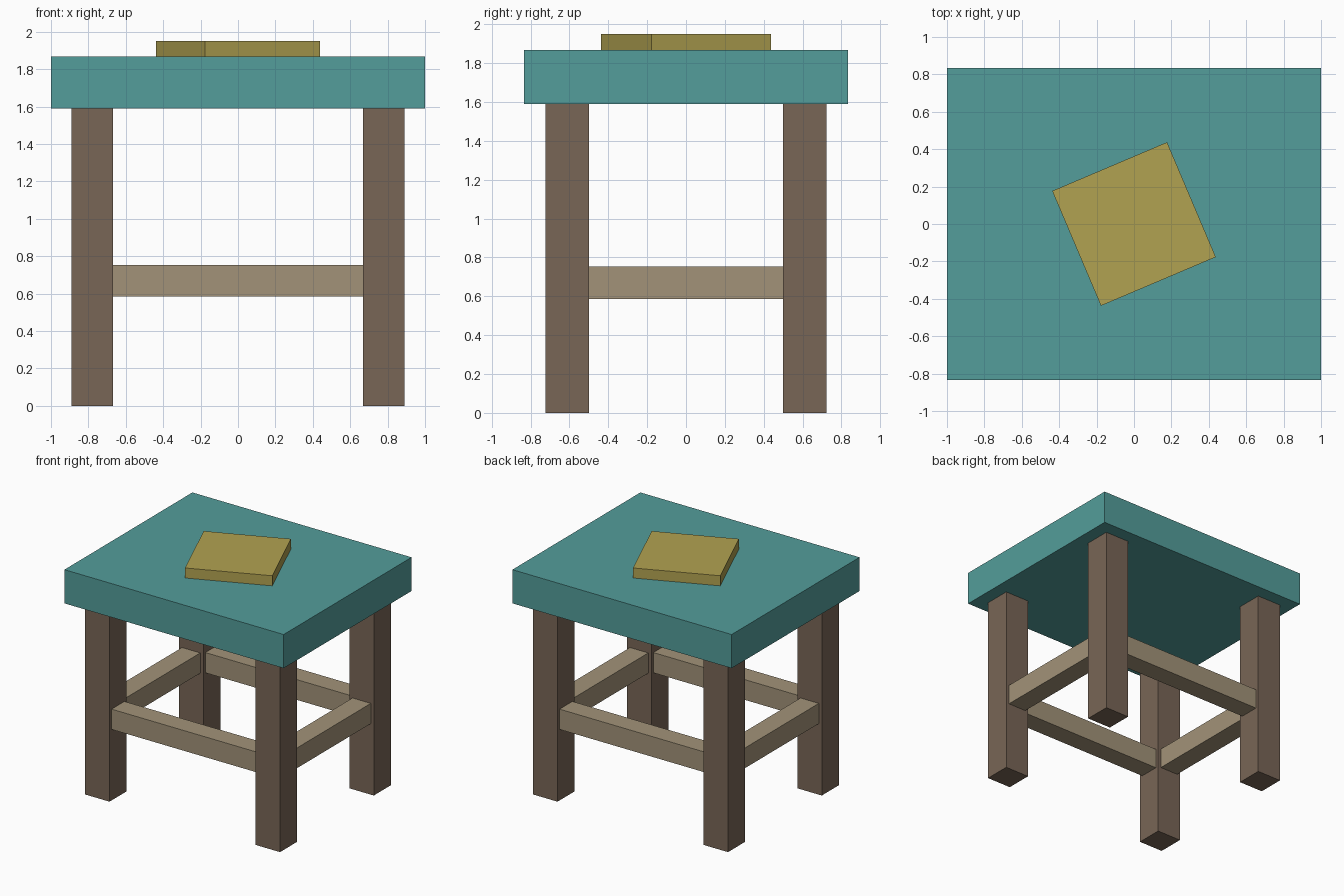
import bpy
import math

if "Cube" in bpy.data.objects:
    bpy.data.objects.remove(bpy.data.objects["Cube"])


def material(name, rgb):
    # Colours are given as display values and stored linear
    mat = bpy.data.materials.new(name)
    mat.diffuse_color = [c ** 2.2 for c in rgb] + [1.0]
    mat.use_nodes = True
    mat.node_tree.nodes["Principled BSDF"].inputs["Base Color"].default_value = mat.diffuse_color
    return mat


def box(name, size, centre, mat, turn=0.0):
    bpy.ops.mesh.primitive_cube_add(size=1, location=centre)
    obj = bpy.context.object
    obj.name = name
    obj.scale = size
    bpy.ops.object.transform_apply(location=False, rotation=False, scale=True)
    obj.rotation_euler.z = math.radians(turn)
    obj.data.materials.append(mat)
    return obj


teal = material("teal", (0.33, 0.61, 0.60))
ochre = material("ochre", (0.69, 0.63, 0.32))
dark_wood = material("dark_wood", (0.47, 0.40, 0.34))
light_wood = material("light_wood", (0.63, 0.57, 0.47))

LEG = 0.222                      # leg thickness
LX, LY = 0.778, 0.611            # leg centres
LEG_H, SEAT_H, PAD_H = 1.589, 0.278, 0.083
BAR, BAR_Z = 0.167, 0.669        # stretcher thickness and height

# Seat slab and turned square pad
box("seat", (2, 1.667, SEAT_H), (0, 0, LEG_H + SEAT_H / 2), teal)
box("seat_pad", (0.667, 0.667, PAD_H),
    (0, 0, LEG_H + SEAT_H + PAD_H / 2), ochre, turn=23)

# Four legs
for y_name, sy in (("front", -1), ("back", 1)):
    for x_name, sx in (("left", -1), ("right", 1)):
        box(f"{y_name}_{x_name}_leg", (LEG, LEG, LEG_H),
            (sx * LX, sy * LY, LEG_H / 2), dark_wood)

# Stretchers between the inner leg faces
for name, s in (("front", -1), ("back", 1)):
    box(f"{name}_stretcher", (2 * LX - LEG, BAR, BAR),
        (0, s * LY, BAR_Z), light_wood)
for name, s in (("left", -1), ("right", 1)):
    box(f"{name}_stretcher", (BAR, 2 * LY - LEG, BAR),
        (s * LX, 0, BAR_Z), light_wood)
